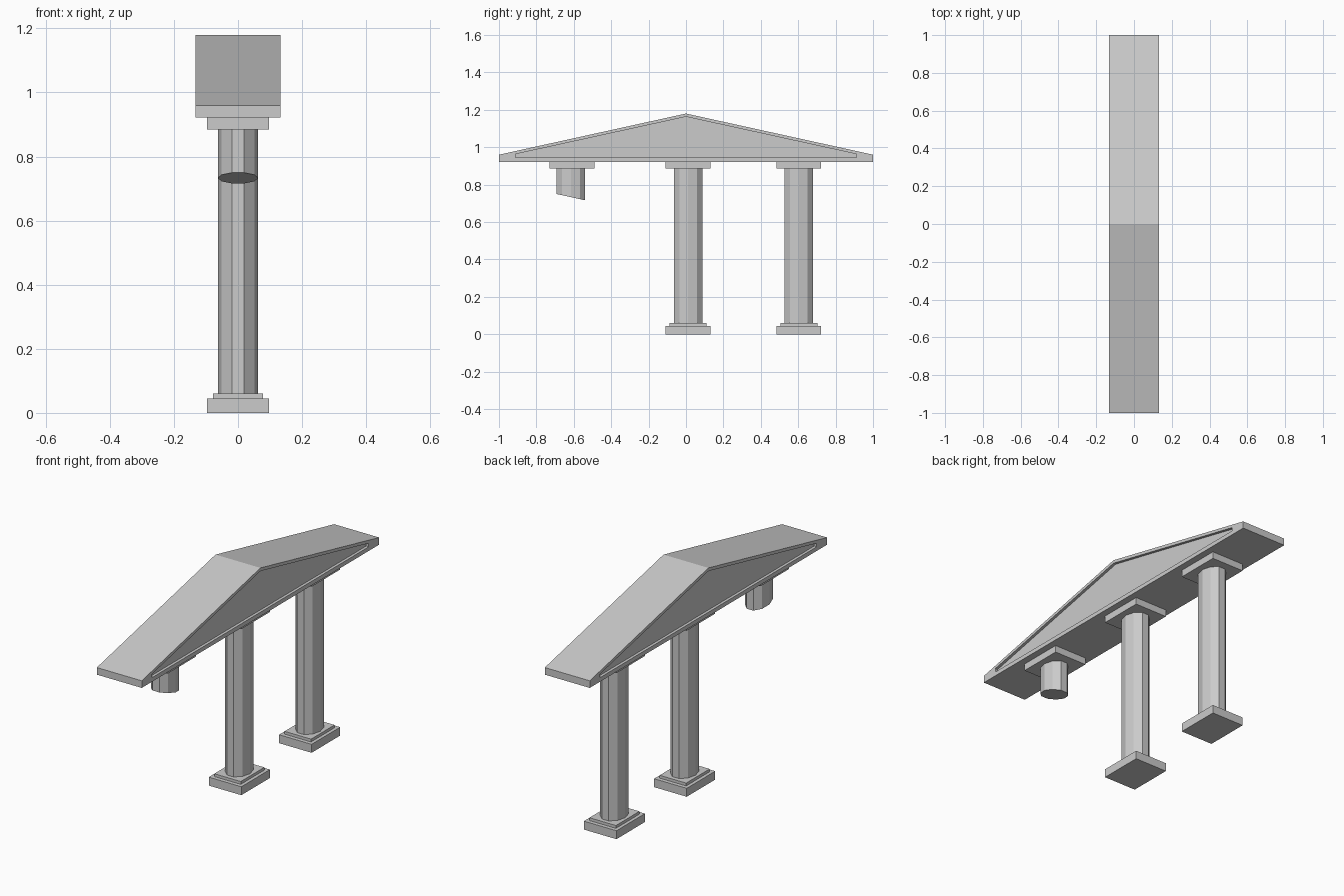
import bpy, bmesh, math

if "Cube" in bpy.data.objects:
    bpy.data.objects.remove(bpy.data.objects["Cube"])

SIDES = 10
CX = -0.0  # all parts sit on the centre plane


def finish(name, bm):
    bmesh.ops.recalc_face_normals(bm, faces=bm.faces)
    me = bpy.data.meshes.new(name)
    bm.to_mesh(me)
    bm.free()
    ob = bpy.data.objects.new(name, me)
    bpy.context.collection.objects.link(ob)
    return ob


def block(name, y, hx, hy, z0, z1):
    bm = bmesh.new()
    bmesh.ops.create_cube(bm, size=2)
    for v in bm.verts:
        v.co = (CX + v.co.x * hx, y + v.co.y * hy, z1 if v.co.z > 0 else z0)
    return finish(name, bm)


def shaft(name, y, z0, z1, slope=0.0):
    # ten-sided oval shaft, lower end optionally cut at a slant
    bm = bmesh.new()
    rings = [[], []]
    for i in range(SIDES):
        a = 2 * math.pi * i / SIDES
        x, dy = 0.063 * math.cos(a), 0.08 * math.sin(a)
        rings[0].append(bm.verts.new((x, y + dy, z0 + slope * dy)))
        rings[1].append(bm.verts.new((x, y + dy, z1)))
    for r in rings:
        bm.faces.new(r)
    for i in range(SIDES):
        j = (i + 1) % SIDES
        bm.faces.new((rings[0][i], rings[0][j], rings[1][j], rings[1][i]))
    return finish(name, bm)


# Gabled roof with a shallow recessed panel on both long faces
HX, DEPTH = 0.1325, 0.015
outer = [(-1, 0.922), (1, 0.922), (1, 0.96), (0, 1.18), (-1, 0.96)]
inner = [(-0.912, 0.944), (0.912, 0.944), (0.912, 0.963), (0, 1.163), (-0.912, 0.963)]
bm = bmesh.new()
rims = []
for s in (-1, 1):
    loops = [[bm.verts.new((s * x, y, z)) for y, z in pts]
             for x, pts in ((HX, outer), (HX, inner), (HX - DEPTH, inner))]
    for a, b in zip(loops, loops[1:]):
        for i in range(5):
            j = (i + 1) % 5
            bm.faces.new((a[i], a[j], b[j], b[i]))
    bm.faces.new(loops[2])
    rims.append(loops[0])
for i in range(5):
    j = (i + 1) % 5
    bm.faces.new((rims[0][i], rims[0][j], rims[1][j], rims[1][i]))
finish("gable_roof", bm)

# Capitals, whole columns with stepped bases, and the broken column stub
for name, y, whole in (("broken", -0.61, False), ("middle", 0.011, True), ("rear", 0.603, True)):
    block(name + "_capital", y, 0.096, 0.12, 0.885, 0.922)
    if whole:
        shaft(name + "_column", y, 0.06, 0.885)
        block(name + "_base_step", y, 0.078, 0.099, 0.045, 0.06)
        block(name + "_base", y, 0.096, 0.12, 0, 0.045)
    else:
        shaft(name + "_column_stub", y - 0.005, 0.733, 0.885, -0.22)
